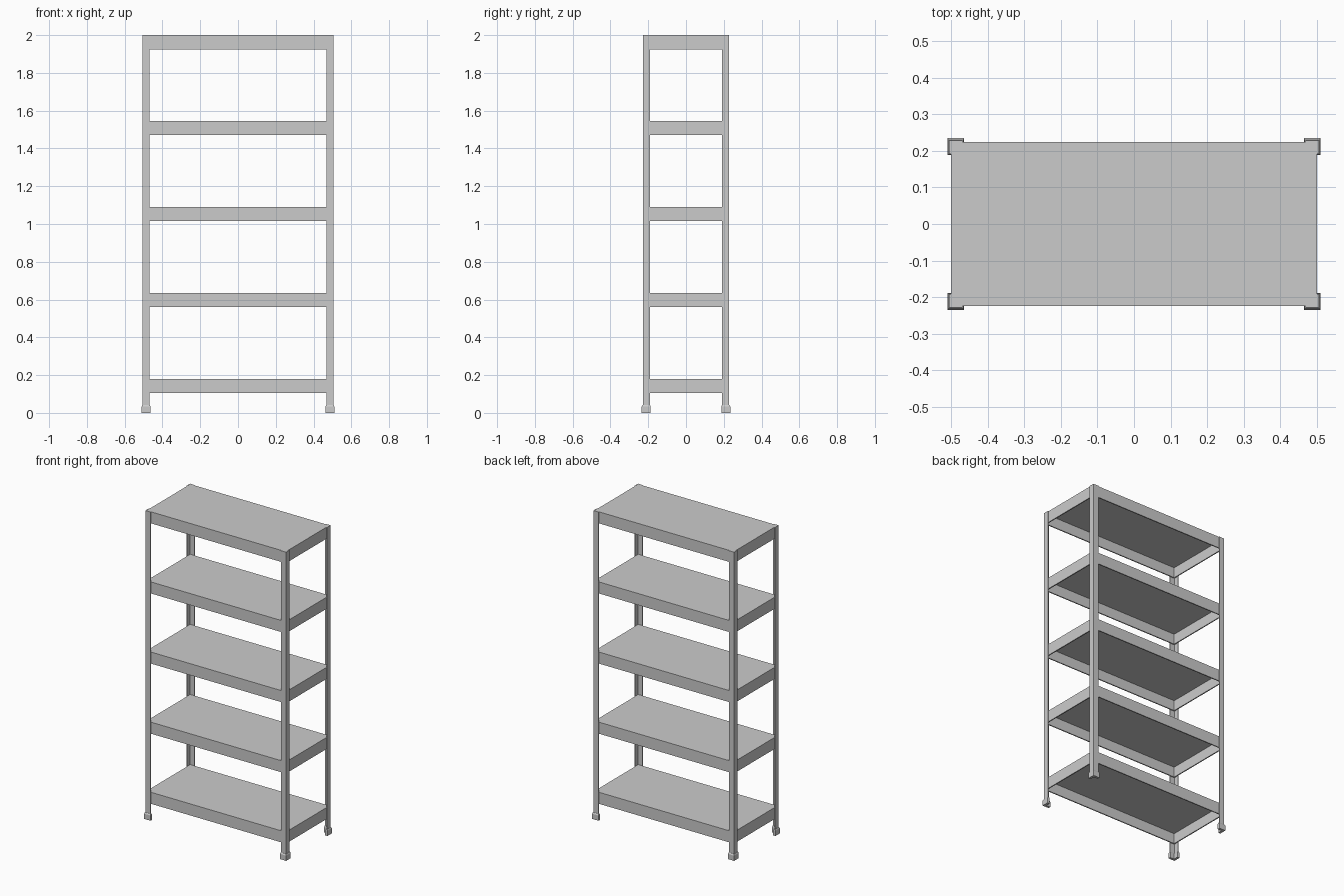
import bpy, bmesh

if "Cube" in bpy.data.objects:
    bpy.data.objects.remove(bpy.data.objects["Cube"])

SHELF_X, SHELF_Y, SHELF_H = 0.50, 0.224, 0.075   # half sizes and rim height
TOP_Z, PITCH = 2.0, 0.455


def finish(bm, name, mirror=False):
    bmesh.ops.recalc_face_normals(bm, faces=bm.faces)
    mesh = bpy.data.meshes.new(name)
    bm.to_mesh(mesh)
    bm.free()
    ob = bpy.data.objects.new(name, mesh)
    bpy.context.collection.objects.link(ob)
    if mirror:
        mod = ob.modifiers.new("four_corners", 'MIRROR')
        mod.use_axis = (True, True, False)
        mod.use_mirror_merge = False
    return ob


def angle_profile(ox, oy, w, t):
    """L-shaped section with its outer corner at (ox, oy)."""
    return [(ox, oy), (ox - w, oy), (ox - w, oy - t),
            (ox - t, oy - t), (ox - t, oy - w), (ox, oy - w)]


def loft(name, sections):
    """Skin stacked L sections given as (z, profile)."""
    bm = bmesh.new()
    rings = [[bm.verts.new((x, y, z)) for x, y in prof] for z, prof in sections]
    for a, b in zip(rings, rings[1:]):
        for i in range(len(a)):
            j = (i + 1) % len(a)
            bm.faces.new((a[i], a[j], b[j], b[i]))
    bm.faces.new(rings[0])
    bm.faces.new(rings[-1])
    return finish(bm, name, mirror=True)


# Shelves: trays open at the underside
def shelf(name, top):
    bm = bmesh.new()
    bmesh.ops.create_cube(bm, size=1)
    for v in bm.verts:
        v.co.x *= 2 * SHELF_X
        v.co.y *= 2 * SHELF_Y
        v.co.z = top - SHELF_H * (0.5 - v.co.z)
    bottom = min(bm.faces, key=lambda f: f.calc_center_median().z)
    bmesh.ops.inset_region(bm, faces=[bottom], thickness=0.01)
    hollow = bmesh.ops.extrude_face_region(bm, geom=[bottom])
    verts = [g for g in hollow["geom"] if isinstance(g, bmesh.types.BMVert)]
    bmesh.ops.translate(bm, verts=verts, vec=(0, 0, SHELF_H - 0.008))
    if bottom.is_valid:
        bmesh.ops.delete(bm, geom=[bottom], context='FACES_ONLY')
    finish(bm, name)


for i in range(5):
    shelf(f"shelf_{i + 1}", TOP_Z - PITCH * (4 - i))

# Corner posts: thin angle section around the shelf corners
post = angle_profile(0.505, 0.2285, 0.037, 0.0045)
loft("corner_posts", [(0.008, post), (TOP_Z, post)])

# Feet: thicker angle caps with a small sloped shoulder
foot = angle_profile(0.51, 0.2345, 0.046, 0.016)
shoulder = angle_profile(0.5065, 0.230, 0.040, 0.008)
loft("feet", [(0, foot), (0.034, foot), (0.042, shoulder)])
